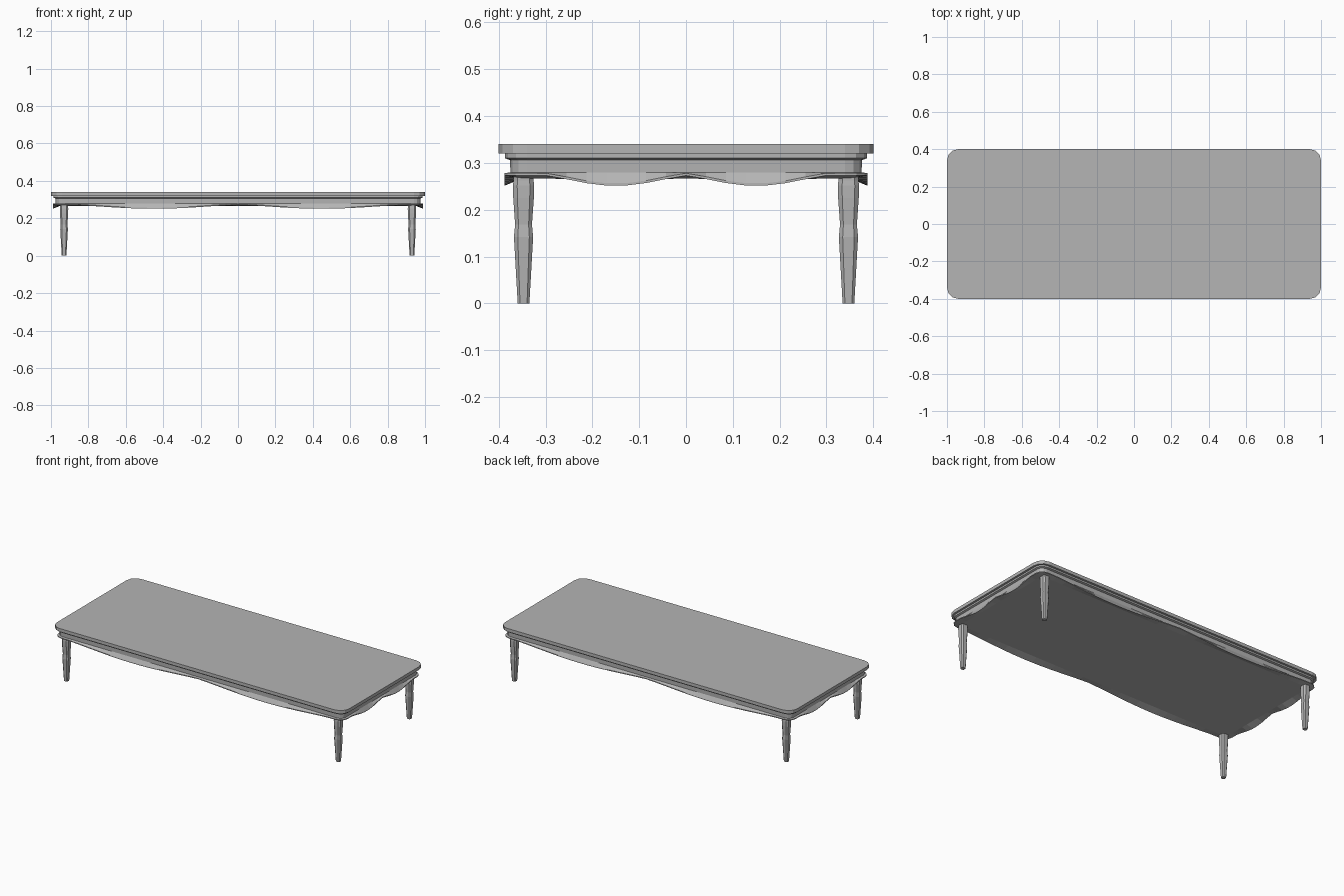
import bpy, bmesh
from math import sin, cos, pi

if "Cube" in bpy.data.objects:
    bpy.data.objects.remove(bpy.data.objects["Cube"])

CX, CY, R, SEG = 0.94, 0.34, 0.06, 3   # corner centres, corner radius, corner segments

grey = bpy.data.materials.new("dark_grey")
grey.diffuse_color = (0.46, 0.46, 0.46, 1)
grey.use_nodes = True
grey.node_tree.nodes["Principled BSDF"].inputs["Base Color"].default_value = grey.diffuse_color


def scallop(t):
    """Height of the wavy lower edge; t runs -1..1 over two swags."""
    return 0.278 - (0.022 * abs(sin(pi * t)) ** 1.3 if abs(t) < 1 else 0)


def outline(inset):
    """Rounded rectangle as (x, y, edge height), counter-clockwise."""
    r, pts = R - inset, []
    for k, (sx, sy) in enumerate([(1, -1), (1, 1), (-1, 1), (-1, -1)]):
        for i in range(SEG + 1):
            a = (k - 1) * pi / 2 + i * pi / 2 / SEG
            pts.append((sx * CX + r * cos(a), sy * CY + r * sin(a), 0.278))
        n = 16 if k % 2 == 0 else 28
        for i in range(1, n):
            t = 1 - 2 * i / n
            if k % 2 == 0:
                pts.append((sx * (CX + r), -sx * CY * t, scallop(CY * t / 0.30)))
            else:
                pts.append((sy * CX * t, sy * (CY + r), scallop(CX * t / 0.90)))
    return pts


def loft(name, rings):
    """Skin a stack of equal rings, top to bottom, and cap both ends."""
    bm = bmesh.new()
    vr = [[bm.verts.new(p) for p in ring] for ring in rings]
    n = len(vr[0])
    for a, b in zip(vr, vr[1:]):
        for i in range(n):
            j = (i + 1) % n
            bm.faces.new((a[i], b[i], b[j], a[j]))
    bm.faces.new(vr[0])
    bm.faces.new(vr[-1][::-1])
    bmesh.ops.recalc_face_normals(bm, faces=bm.faces)
    me = bpy.data.meshes.new(name)
    bm.to_mesh(me)
    bm.free()
    me.materials.append(grey)
    ob = bpy.data.objects.new(name, me)
    bpy.context.collection.objects.link(ob)
    return ob


def flat(inset, z):
    return [(x, y, z) for x, y, _ in outline(inset)]


def wavy(inset, dz):
    return [(x, y, w + dz) for x, y, w in outline(inset)]


# Table top slab
loft("table_top", [flat(0, 0.34), flat(0, 0.32)])

# Moulded apron with scalloped flaring lip and closed underside
loft("apron", [flat(0.013, 0.322), flat(0.013, 0.31), flat(0.024, 0.306),
               flat(0.025, 0.28), wavy(0.012, 0), wavy(0.012, -0.005),
               flat(0.05, 0.267)])

# Tapered legs: chamfered squares of (height, half width)
PROFILE = [(0.275, 0.0215), (0.262, 0.0215), (0.252, 0.0225), (0.225, 0.0220),
           (0.168, 0.018), (0.142, 0.0205), (0.0, 0.0125)]
CHAMFER = [(1, -.6), (1, .6), (.6, 1), (-.6, 1), (-1, .6), (-1, -.6), (-.6, -1), (.6, -1)]
for sx, side in ((-1, "left"), (1, "right")):
    for sy, end in ((-1, "front"), (1, "back")):
        loft(f"{end}_{side}_leg",
             [[(sx * 0.93 + r * u, sy * 0.347 + r * v, z) for u, v in CHAMFER]
              for z, r in PROFILE])
